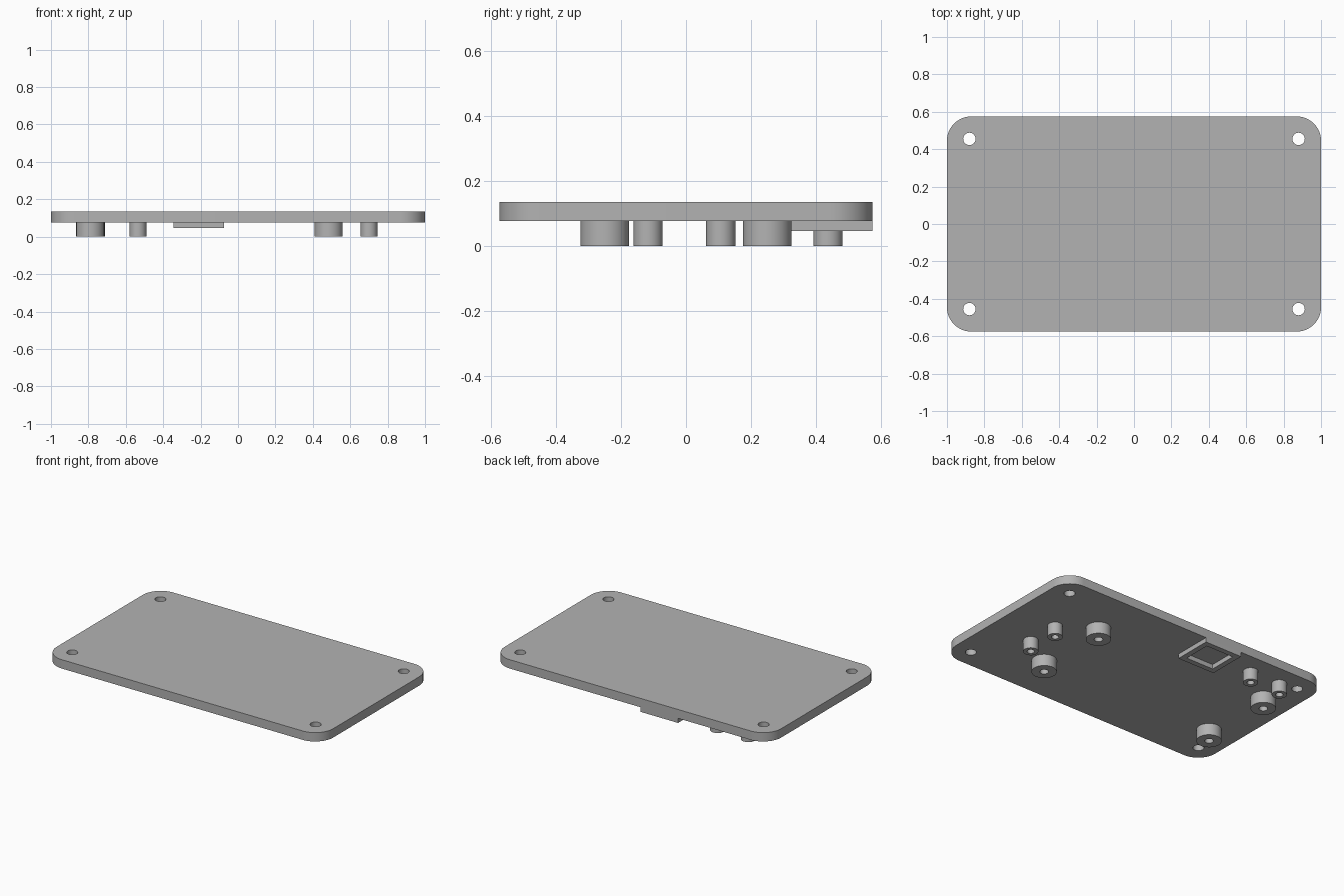
import bpy
from math import sin, cos, pi, radians

cube = bpy.data.objects.get("Cube")
if cube:
    bpy.data.objects.remove(cube, do_unlink=True)

# Single plain grey
grey = bpy.data.materials.new("plain grey")
grey.use_nodes = True
grey.diffuse_color = (0.45, 0.45, 0.45, 1)
grey.node_tree.nodes["Principled BSDF"].inputs["Base Color"].default_value = grey.diffuse_color


def circle(x, y, r, n=48):
    return [(x + r * cos(2 * pi * i / n), y + r * sin(2 * pi * i / n)) for i in range(n)]


def rectangle(x0, x1, y0, y1):
    return [(x0, y0), (x1, y0), (x1, y1), (x0, y1)]


def rounded_rectangle(hx, hy, r, steps=16):
    points = []
    for quarter, (sx, sy) in enumerate([(1, 1), (-1, 1), (-1, -1), (1, -1)]):
        for i in range(steps + 1):
            a = (quarter + i / steps) * pi / 2
            points.append((sx * (hx - r) + r * cos(a), sy * (hy - r) + r * sin(a)))
    return points


def extrude(name, loops, z0, z1):
    """Solid from an outer loop and any number of hole loops."""
    curve = bpy.data.curves.new(name + "_profile", "CURVE")
    curve.dimensions = "2D"
    curve.fill_mode = "BOTH"
    curve.extrude = (z1 - z0) / 2
    for loop in loops:
        spline = curve.splines.new("POLY")
        spline.points.add(len(loop) - 1)
        for point, (x, y) in zip(spline.points, loop):
            point.co = (x, y, 0, 1)
        spline.use_cyclic_u = True
    helper = bpy.data.objects.new(name + "_profile", curve)
    bpy.context.collection.objects.link(helper)
    bpy.context.view_layer.update()
    graph = bpy.context.evaluated_depsgraph_get()
    mesh = bpy.data.meshes.new_from_object(helper.evaluated_get(graph))
    bpy.data.objects.remove(helper, do_unlink=True)
    mesh.name = name
    mesh.materials.clear()
    mesh.materials.append(grey)
    mesh.shade_smooth()
    mesh.set_sharp_from_angle(angle=radians(30))
    obj = bpy.data.objects.new(name, mesh)
    obj.location.z = (z0 + z1) / 2
    bpy.context.collection.objects.link(obj)
    return obj


BOTTOM, TOP = 0.077, 0.135

# Plate with a through hole in each rounded corner
holes = [circle(sx * 0.88, sy * 0.455, 0.033) for sx in (-1, 1) for sy in (-1, 1)]
extrude("plate", [rounded_rectangle(1, 0.575, 0.13)] + holes, BOTTOM, TOP)

# Large bored standoffs under the plate
for x in (-0.79, 0.485):
    for y in (-0.25, 0.25):
        extrude("large_standoff", [circle(x, y, 0.075), circle(x, y, 0.026)], 0, BOTTOM)

# Small bored standoffs in two pairs
for x, y in [(0.7, 0.107), (0.7, -0.117), (-0.535, 0.437), (-0.757, 0.437)]:
    extrude("small_standoff", [circle(x, y, 0.045), circle(x, y, 0.022)], 0, BOTTOM)

# Square raised frame flush with the back edge
wall = 0.035
x0, x1, y0, y1 = -0.345, -0.075, 0.32, 0.575
extrude("connector_frame", [rectangle(x0, x1, y0, y1),
                            rectangle(x0 + wall, x1 - wall, y0 + wall, y1 - wall)], 0.047, BOTTOM)
